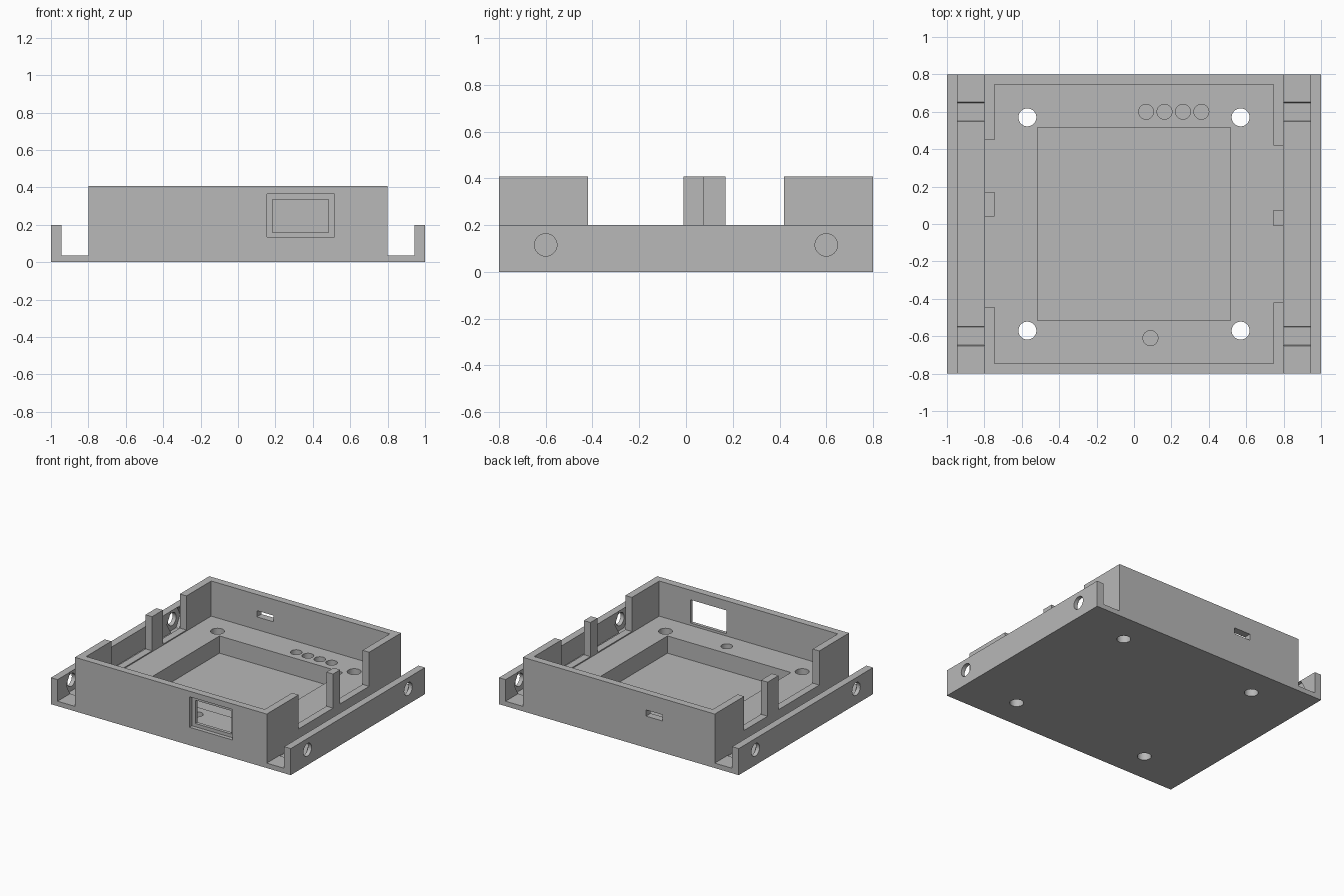
import bpy, bmesh
from math import sin, cos, tau, radians
from mathutils import Vector

cube = bpy.data.objects.get("Cube")
if cube:
    bpy.data.objects.remove(cube, do_unlink=True)

grey = bpy.data.materials.new("plain_grey")
grey.use_nodes = True
colour = (0.48, 0.48, 0.48, 1)
grey.diffuse_color = colour
grey.node_tree.nodes["Principled BSDF"].inputs["Base Color"].default_value = colour


def prism(name, outline, axis, lo, hi):
    """Extrude a 2D outline along an axis from lo to hi."""
    place = {"x": lambda a, b: (lo, a, b),
             "y": lambda a, b: (a, lo, b),
             "z": lambda a, b: (a, b, lo)}[axis]
    step = Vector([(hi - lo) * (axis == k) for k in "xyz"])
    bm = bmesh.new()
    face = bm.faces.new([bm.verts.new(place(a, b)) for a, b in outline])
    new = bmesh.ops.extrude_face_region(bm, geom=[face])["geom"]
    bmesh.ops.translate(bm, vec=step,
                        verts=[v for v in new if isinstance(v, bmesh.types.BMVert)])
    bmesh.ops.recalc_face_normals(bm, faces=bm.faces)
    mesh = bpy.data.meshes.new(name)
    bm.to_mesh(mesh)
    bm.free()
    mesh.materials.append(grey)
    obj = bpy.data.objects.new(name, mesh)
    bpy.context.collection.objects.link(obj)
    return obj


def rect(a0, a1, b0, b1):
    return [(a0, b0), (a1, b0), (a1, b1), (a0, b1)]


def ring(a, b, r, n=32):
    return [(a + r * cos(tau * i / n), b + r * sin(tau * i / n)) for i in range(n)]


def cut(outline, axis, lo, hi):
    """Remove a prism from the enclosure."""
    cutter = prism("cutter", outline, axis, lo, hi)
    cutter.hide_render = True
    mod = enclosure.modifiers.new("cut", "BOOLEAN")
    mod.operation = "DIFFERENCE"
    mod.solver = "EXACT"
    mod.object = cutter
    bpy.ops.object.modifier_apply(modifier=mod.name)
    bpy.data.objects.remove(cutter, do_unlink=True)


# Body with a rail and channel on each side
half = [(1, 0), (1, 0.2), (0.945, 0.2), (0.945, 0.037), (0.8, 0.037), (0.8, 0.407)]
profile = half + [(-x, z) for x, z in reversed(half)]
enclosure = prism("enclosure", profile, "y", -0.8, 0.8)
bpy.ops.object.select_all(action="DESELECT")
bpy.context.view_layer.objects.active = enclosure
enclosure.select_set(True)

# Main cavity and the deep pocket in its floor
floor, thin, above = 0.142, 0.012, 0.6
cut(rect(-0.745, 0.745, -0.745, 0.745), "z", floor, above)
cut(rect(-0.515, 0.515, -0.515, 0.515), "z", thin, above)

# Openings in the side walls, leaving a post between each pair
for y0, y1 in [(-0.42, -0.01), (0.075, 0.42)]:
    cut(rect(y0, y1, 0.15, above), "x", 0.7, 0.82)
for y0, y1 in [(-0.445, 0.04), (0.17, 0.45)]:
    cut(rect(y0, y1, 0.15, above), "x", -0.82, -0.7)

# Stepped window in the front wall
cut(rect(0.155, 0.515, 0.135, 0.365), "y", -0.9, -0.77)
cut(rect(0.185, 0.485, 0.16, 0.335), "y", -0.9, -0.7)

# Slot in the back wall
cut(rect(-0.365, -0.227, 0.238, 0.285), "y", 0.7, 0.9)

# Corner through holes, rail bolt holes and their hexagonal nut seats
for sx in (-1, 1):
    for sy in (-1, 1):
        cut(ring(sx * 0.57, sy * 0.57, 0.048), "z", -0.1, above)
        cut(ring(sy * 0.6, 0.115, 0.048), "x", sx * 0.9, sx * 1.1)
        cut(ring(sy * 0.6, 0.115, 0.096, 6), "x", sx * 0.801, sx * 0.97)

# Blind round wells in the floor
for x, y in [(0.065, 0.6), (0.163, 0.6), (0.262, 0.6), (0.36, 0.6), (0.088, -0.61)]:
    cut(ring(x, y, 0.04), "z", thin, above)

bpy.ops.object.shade_smooth_by_angle(angle=radians(30))
